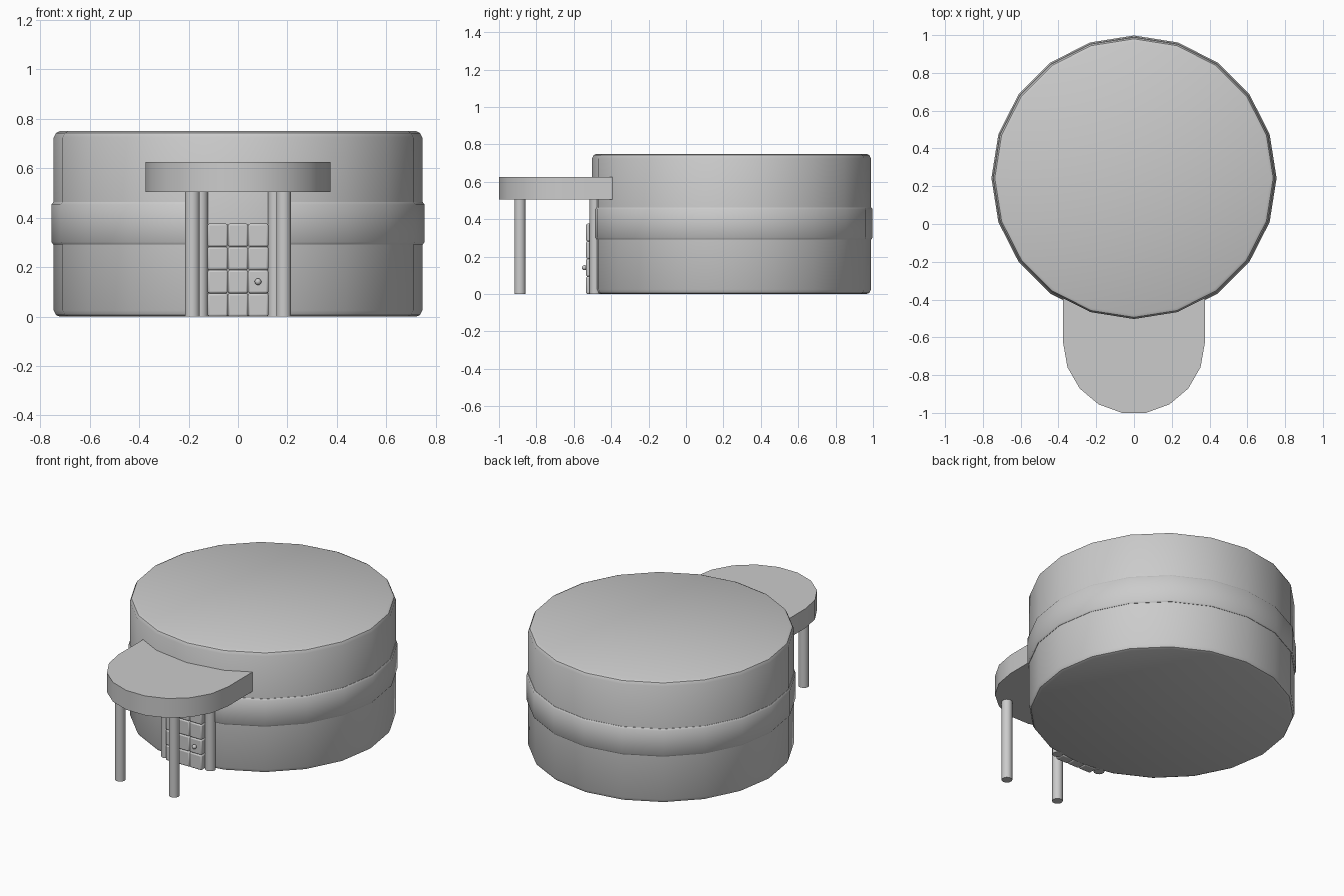
import bpy, bmesh, math

if "Cube" in bpy.data.objects:
    bpy.data.objects.remove(bpy.data.objects["Cube"])

DRUM_Y = 0.243


def make(name, bm, smooth=True, angle=35):
    bmesh.ops.recalc_face_normals(bm, faces=bm.faces)
    me = bpy.data.meshes.new(name)
    bm.to_mesh(me)
    bm.free()
    ob = bpy.data.objects.new(name, me)
    bpy.context.collection.objects.link(ob)
    if smooth:
        bpy.ops.object.select_all(action='DESELECT')
        ob.select_set(True)
        bpy.context.view_layer.objects.active = ob
        bpy.ops.object.shade_smooth_by_angle(angle=math.radians(angle))
    return ob


def bevel(ob, width, segments=2):
    m = ob.modifiers.new("bevel", 'BEVEL')
    m.width, m.segments = width, segments
    m.limit_method, m.angle_limit = 'ANGLE', math.radians(40)


def sweep(name, dirs, profile, closed_path, closed_profile):
    """Carry an (r, z) profile along unit directions, capping open ends."""
    bm = bmesh.new()
    rows = [[bm.verts.new((r * x, DRUM_Y + r * y, z)) for r, z in profile] for x, y in dirs]
    n, k = len(rows), len(profile)
    for i in range(n if closed_path else n - 1):
        a, b = rows[i], rows[(i + 1) % n]
        for j in range(k if closed_profile else k - 1):
            bm.faces.new((a[j], b[j], b[(j + 1) % k], a[(j + 1) % k]))
    if closed_path:
        bm.faces.new([r[0] for r in rows])
        bm.faces.new([r[-1] for r in rows])
    else:
        bm.faces.new(rows[0])
        bm.faces.new(rows[-1])
    return make(name, bm)


def cylinder(name, x, y, r, height):
    bm = bmesh.new()
    bmesh.ops.create_cone(bm, cap_ends=True, segments=16, radius1=r, radius2=r, depth=height)
    bmesh.ops.translate(bm, verts=bm.verts, vec=(x, y, height / 2))
    return make(name, bm)


# twenty-sided round building
ring = [(math.sin(i * math.pi / 10), -math.cos(i * math.pi / 10)) for i in range(20)]
sweep("round_building", ring,
      [(0.722, 0), (0.737, 0.006), (0.746, 0.025), (0.746, 0.725), (0.737, 0.743), (0.722, 0.75)],
      True, False)

# raised wall band, open at the doorway
t = 0.64
ex, ey = t * ring[1][0], -1 + t * (1 + ring[1][1])
sweep("wall_band", [(ex, ey)] + ring[1:] + [(-ex, ey)],
      [(0.72, 0.292), (0.748, 0.292), (0.755, 0.302), (0.755, 0.453), (0.748, 0.463), (0.72, 0.463)],
      False, True)

# canopy with a half-round front
outline = [(0.375, -0.37)]
for i in range(10):
    a = math.radians(90 - 20 * i)
    outline.append((0.375 * math.sin(a), -0.63 - 0.375 * math.cos(a)))
outline.append((-0.375, -0.37))
bm = bmesh.new()
face = bm.faces.new([bm.verts.new((x, y, 0.505)) for x, y in outline])
top = bmesh.ops.extrude_face_region(bm, geom=[face])["geom"]
bmesh.ops.translate(bm, verts=[v for v in top if isinstance(v, bmesh.types.BMVert)], vec=(0, 0, 0.12))
make("canopy", bm)

# front canopy posts and door posts
for side, s in (("left", -1), ("right", 1)):
    cylinder("front_post_" + side, s * 0.185, -0.888, 0.03, 0.51)
    cylinder("door_post_" + side, s * 0.151, -0.485, 0.03, 0.51)

# panelled door
bm = bmesh.new()
for c in range(3):
    for r in range(4):
        new = bmesh.ops.create_cube(bm, size=1)["verts"]
        bmesh.ops.scale(bm, verts=new, vec=(0.0823, 0.06, 0.094))
        bmesh.ops.translate(bm, verts=new, vec=((c - 1) * 0.0823, -0.504, 0.047 + r * 0.094))
bevel(make("door_panels", bm), 0.008)

# door knob
bm = bmesh.new()
bmesh.ops.create_uvsphere(bm, u_segments=16, v_segments=10, radius=0.0135)
bmesh.ops.translate(bm, verts=bm.verts, vec=(0.081, -0.543, 0.141))
make("door_knob", bm)
